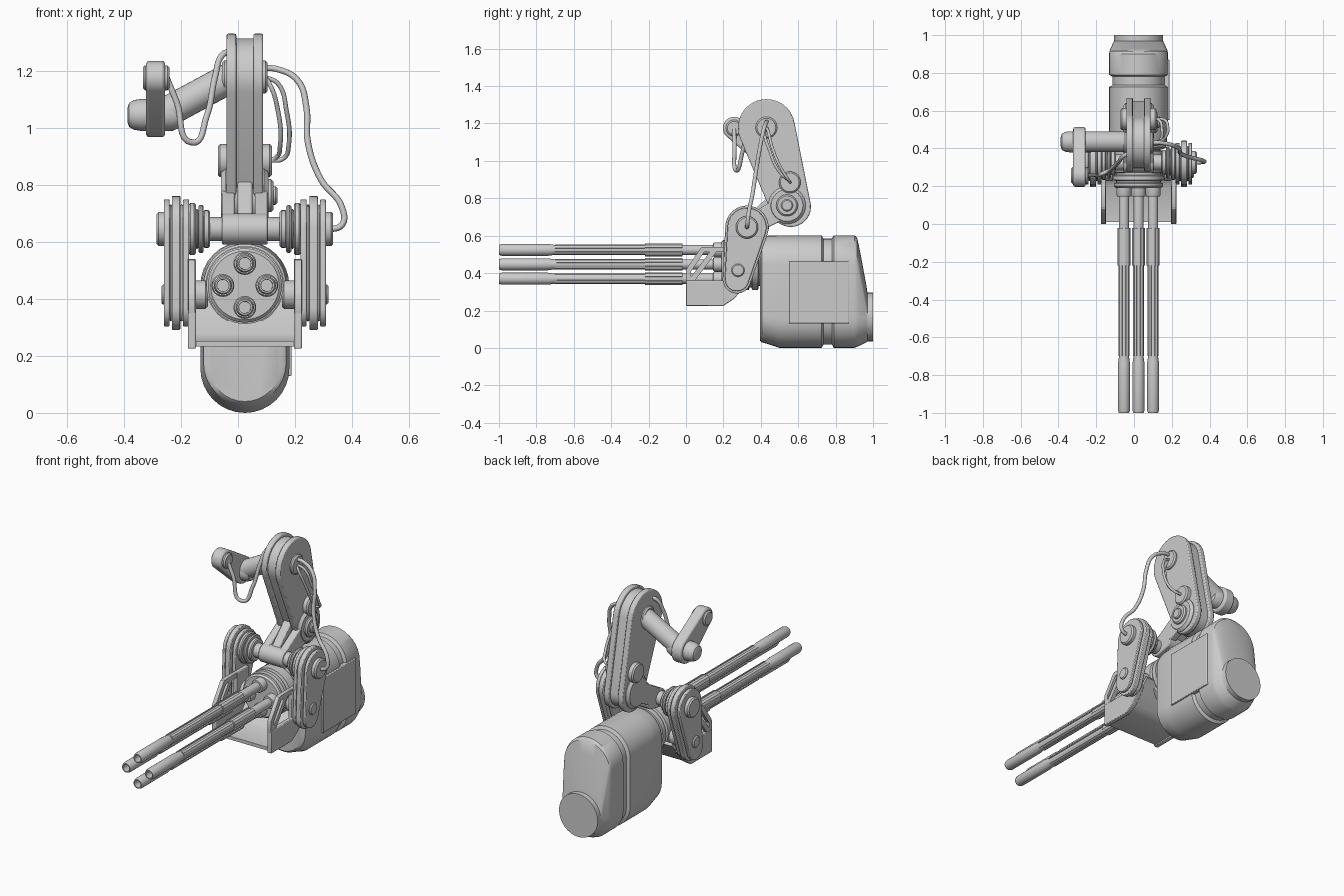
import bpy, bmesh
from math import sin, cos, pi, atan2, acos, hypot, radians
from mathutils import Vector

CX, BZ = 0.024, 0.447          # gun centre line


def finish(name, bm, bevel=0.0):
    bmesh.ops.remove_doubles(bm, verts=bm.verts, dist=1e-5)
    bmesh.ops.recalc_face_normals(bm, faces=bm.faces)
    me = bpy.data.meshes.new(name)
    bm.to_mesh(me)
    bm.free()
    ob = bpy.data.objects.new(name, me)
    bpy.context.collection.objects.link(ob)
    if bevel:
        m = ob.modifiers.new("bevel", "BEVEL")
        m.width, m.segments, m.limit_method, m.angle_limit = bevel, 2, "ANGLE", radians(40)
    bpy.ops.object.select_all(action="DESELECT")
    ob.select_set(True)
    bpy.context.view_layer.objects.active = ob
    bpy.ops.object.shade_smooth_by_angle(angle=radians(35))
    return ob


def loft(name, rings, bevel=0.0):
    """Skin a list of equal-length point rings and cap both ends."""
    bm = bmesh.new()
    vs = [[bm.verts.new(p) for p in r] for r in rings]
    n = len(vs[0])
    for a, b in zip(vs, vs[1:]):
        for i in range(n):
            bm.faces.new((a[i], a[(i + 1) % n], b[(i + 1) % n], b[i]))
    bm.faces.new(vs[0])
    bm.faces.new(vs[-1])
    return finish(name, bm, bevel)


def lathe(name, axis, a, b, profile, n=32):
    """Turned part: profile of (position, radius) along x or y."""
    rings = []
    for t, r in profile:
        ring = []
        for i in range(n):
            c, s = r * cos(2 * pi * i / n), r * sin(2 * pi * i / n)
            ring.append((t, a + c, b + s) if axis == "x" else (a + c, t, b + s))
        rings.append(ring)
    return loft(name, rings)


def prism(name, yz, x0, x1, bevel=0.004):
    return loft(name, [[(x, y, z) for y, z in yz] for x in (x0, x1)], bevel)


def link_outline(c1, r1, c2, r2, n=18):
    dy, dz = c2[0] - c1[0], c2[1] - c1[1]
    a, phi = atan2(dz, dy), acos((r1 - r2) / hypot(dy, dz))
    pts = []
    for c, r, s, e in ((c1, r1, a + phi, a + 2 * pi - phi), (c2, r2, a - phi, a + phi)):
        for i in range(n + 1):
            t = s + (e - s) * i / n
            pts.append((c[0] + r * cos(t), c[1] + r * sin(t)))
    return pts


def link(name, c1, r1, c2, r2, x0, x1, bevel=0.006, n=18):
    return prism(name, link_outline(c1, r1, c2, r2, n), x0, x1, bevel)


def disc(name, x0, x1, c, r, ch=0.008):
    d = ch if x1 > x0 else -ch
    lathe(name, "x", c[0], c[1], [(x0, r - ch), (x0 + d, r), (x1 - d, r), (x1, r - ch)])


def cable(name, pts, r):
    cu = bpy.data.curves.new(name, "CURVE")
    cu.dimensions, cu.bevel_depth, cu.bevel_resolution = "3D", r, 3
    cu.resolution_u, cu.use_fill_caps = 8, True
    sp = cu.splines.new("BEZIER")
    sp.bezier_points.add(len(pts) - 1)
    for bp, p in zip(sp.bezier_points, pts):
        bp.co = p
        bp.handle_left_type = bp.handle_right_type = "AUTO"
    ob = bpy.data.objects.new(name, cu)
    bpy.context.collection.objects.link(ob)


def stadium(y, w, z0, z1, n=16):
    ring = []
    for i in range(n + 1):
        ring.append((CX + w * cos(pi * i / n), y, z1 - w + w * sin(pi * i / n)))
    for i in range(n + 1):
        ring.append((CX - w * cos(pi * i / n), y, z0 + w - w * sin(pi * i / n)))
    return ring


# rear drum with groove and tapered round tail
loft("drum_housing", [stadium(*s) for s in (
    (0.395, 0.125, 0.04, 0.575), (0.405, 0.145, 0.03, 0.592), (0.44, 0.15, 0.02, 0.6),
    (0.50, 0.156, 0.0, 0.602), (0.725, 0.156, 0.0, 0.602), (0.735, 0.138, 0.018, 0.584),
    (0.78, 0.138, 0.018, 0.584), (0.79, 0.156, 0.0, 0.602), (0.90, 0.156, 0.0, 0.602),
    (0.915, 0.154, 0.006, 0.588), (0.93, 0.148, 0.013, 0.52), (0.965, 0.132, 0.03, 0.33),
    (0.97, 0.130, 0.035, 0.296), (1.0, 0.130, 0.035, 0.296))])
prism("drum_side_panel", [(0.55, 0.13), (0.87, 0.13), (0.87, 0.465), (0.55, 0.465)], 0.16, 0.188)

# rotor behind the barrels
lathe("rotor", "y", CX, BZ, [
    (0.19, 0.0), (0.19, 0.12), (0.20, 0.13), (0.215, 0.13), (0.22, 0.118), (0.228, 0.118),
    (0.233, 0.135), (0.255, 0.135), (0.26, 0.12), (0.27, 0.12), (0.275, 0.138), (0.335, 0.138),
    (0.34, 0.125), (0.35, 0.125), (0.355, 0.138), (0.385, 0.138), (0.39, 0.115), (0.42, 0.115)], 40)

# four barrels with ribbed jackets
for k in range(4):
    bx, bz = CX + 0.077 * cos(k * pi / 2), BZ + 0.077 * sin(k * pi / 2)
    lathe("barrel", "y", bx, bz, [
        (-0.9, 0.0), (-0.9, 0.02), (-1.0, 0.021), (-1.0, 0.027), (-0.985, 0.032), (-0.74, 0.032),
        (-0.69, 0.025), (-0.22, 0.025), (-0.219, 0.030), (-0.025, 0.030), (-0.024, 0.027),
        (0.145, 0.027), (0.146, 0.036), (0.155, 0.040), (0.2, 0.040)], 20)
    for j in range(4):
        rib = []
        for y, h in ((-0.70, 0.030), (-0.22, 0.030), (-0.219, 0.036), (-0.02, 0.036)):
            t = pi / 4 + j * pi / 2
            rib.append([(bx + r * cos(t + d), y, bz + r * sin(t + d))
                        for r, d in ((0.02, -0.45), (h, -0.45), (h + 0.002, 0), (h, 0.45), (0.02, 0.45))])
        loft("barrel_rib", rib)

# cradle: trough floor and framed cheeks
floor = [(0.01, 0.232), (0.2, 0.232), (0.25, 0.262), (0.31, 0.335), (0.36, 0.39),
         (0.35, 0.405), (0.295, 0.35), (0.24, 0.28), (0.195, 0.252), (0.01, 0.252)]
prism("cradle_floor", floor, CX - 0.18, CX + 0.18, 0)
cheek = [(0, 0.225), (0.2, 0.225), (0.26, 0.265), (0.32, 0.34), (0.32, 0.54),
         (0.2, 0.54), (0.2, 0.36), (0, 0.36)]
SH, BOLT = (0.326, 0.645), (0.278, 0.415)
LOW = (0.272, 0.367)
for s in (1, -1):
    X = lambda o: CX + s * o
    prism("cradle_cheek", cheek, X(0.172), X(0.2), 0.004)
    for p, q in (((0.014, 0.35), (0.014, 0.415)), ((0.014, 0.415), (0.09, 0.526)),
                 ((0.09, 0.526), (0.21, 0.526)), ((0.03, 0.36), (0.15, 0.52))):
        link("cradle_strut", p, 0.0141, q, 0.014, X(0.174), X(0.198), 0, 4)
    # layered side links
    for o0, o1, g in ((0.195, 0.217, -0.012), (0.217, 0.226, -0.03), (0.226, 0.256, 0.0),
                      (0.256, 0.264, -0.03), (0.264, 0.284, -0.012)):
        link("side_link", SH, 0.116 + g, LOW, 0.076 + g, X(o0), X(o1), 0.004)
    disc("side_hub", X(0.27), X(0.31), SH, 0.06)
    disc("side_bolt", X(0.27), X(0.293), BOLT, 0.035, 0.006)
    disc("inner_bolt", X(0.13), X(0.2), BOLT, 0.05)
    # stepped flanges on the cross shaft
    for o0, o1, r in ((0.172, 0.196, 0.092), (0.160, 0.175, 0.070), (0.145, 0.163, 0.085),
                      (0.122, 0.148, 0.066)):
        disc("shaft_flange", X(o0), X(o1), SH, r, 0.006)
disc("cross_shaft", CX - 0.2, CX + 0.2, SH, 0.042, 0.002)

# elbow link between the shaft and the upper arm
ELB, LOWER, TOP, MID = (0.54, 0.762), (0.56, 0.755), (0.43, 1.178), (0.555, 0.885)
link("shaft_clamp", (0.326, 0.645), 0.055, (0.40, 0.65), 0.045, CX - 0.08, CX + 0.08)
link("elbow_link", SH, 0.05, ELB, 0.062, CX - 0.08, CX - 0.035)
link("elbow_link", SH, 0.05, ELB, 0.062, CX + 0.035, CX + 0.08)
link("elbow_rib", (0.36, 0.67), 0.045, (0.52, 0.79), 0.07, CX - 0.026, CX + 0.026)
disc("elbow_drum", CX - 0.083, CX + 0.083, ELB, 0.1, 0.015)
disc("elbow_cap", CX + 0.07, CX + 0.1, ELB, 0.058, 0.008)
disc("elbow_bolt", CX + 0.09, CX + 0.114, ELB, 0.032, 0.006)

# upper arm: two plates over a narrower core
link("arm_core", TOP, 0.135, LOWER, 0.09, CX - 0.04, CX + 0.04, 0.0)
for s in (1, -1):
    link("arm_plate", TOP, 0.152, LOWER, 0.108, CX + s * 0.03, CX + s * 0.064, 0.006, 24)
disc("arm_top_boss", CX - 0.08, CX + 0.08, TOP, 0.058)
disc("arm_mid_boss", CX - 0.095, CX + 0.095, MID, 0.058)

# slanted tube to the outer bracket
END = (0.435, 1.045)
a, b = Vector((0.0, 0.435, 1.19)), Vector((-0.25, 0.435, 1.055))
u = (b - a).normalized()
v = Vector((-u.z, 0, u.x))
loft("slanted_tube", [[p + 0.054 * (v * cos(2 * pi * i / 28) + Vector((0, 1, 0)) * sin(2 * pi * i / 28))
                       for i in range(28)] for p in (a, b)])
lathe("tube_end", "x", END[0], END[1], [(-0.388, 0.025), (-0.382, 0.042), (-0.365, 0.052),
      (-0.34, 0.056), (-0.23, 0.056), (-0.205, 0.045), (-0.195, 0.02)])
TIP = (0.257, 1.175)
link("outer_bracket", END, 0.078, TIP, 0.06, -0.322, -0.256, 0.01)
disc("outer_bracket_boss", -0.334, -0.24, TIP, 0.044)

# cables
cable("left_cable", [(-0.25, 0.257, 1.175), (-0.215, 0.26, 1.09), (-0.16, 0.27, 0.948), (-0.11, 0.3, 1.04),
                     (-0.08, 0.33, 1.18), (-0.055, 0.36, 1.255), (-0.02, 0.38, 1.27)], 0.011)
cable("long_right_cable", [(0.08, 0.43, 1.21), (0.14, 0.43, 1.205), (0.21, 0.415, 1.165), (0.24, 0.395, 1.07),
                           (0.245, 0.375, 0.95), (0.29, 0.355, 0.82), (0.365, 0.335, 0.72),
                           (0.365, 0.328, 0.66), (0.31, 0.326, 0.642)], 0.011)
for dx, dy in ((0.0, 0.0), (-0.03, -0.02)):
    cable("short_right_cable", [(0.09, 0.43, 1.18), (0.14 + dx, 0.44 + dy, 1.155), (0.17 + dx, 0.465 + dy, 1.06),
                                (0.178 + dx, 0.52 + dy, 0.94), (0.16 + dx, 0.552, 0.893),
                                (0.10, 0.555, 0.885)], 0.008)
